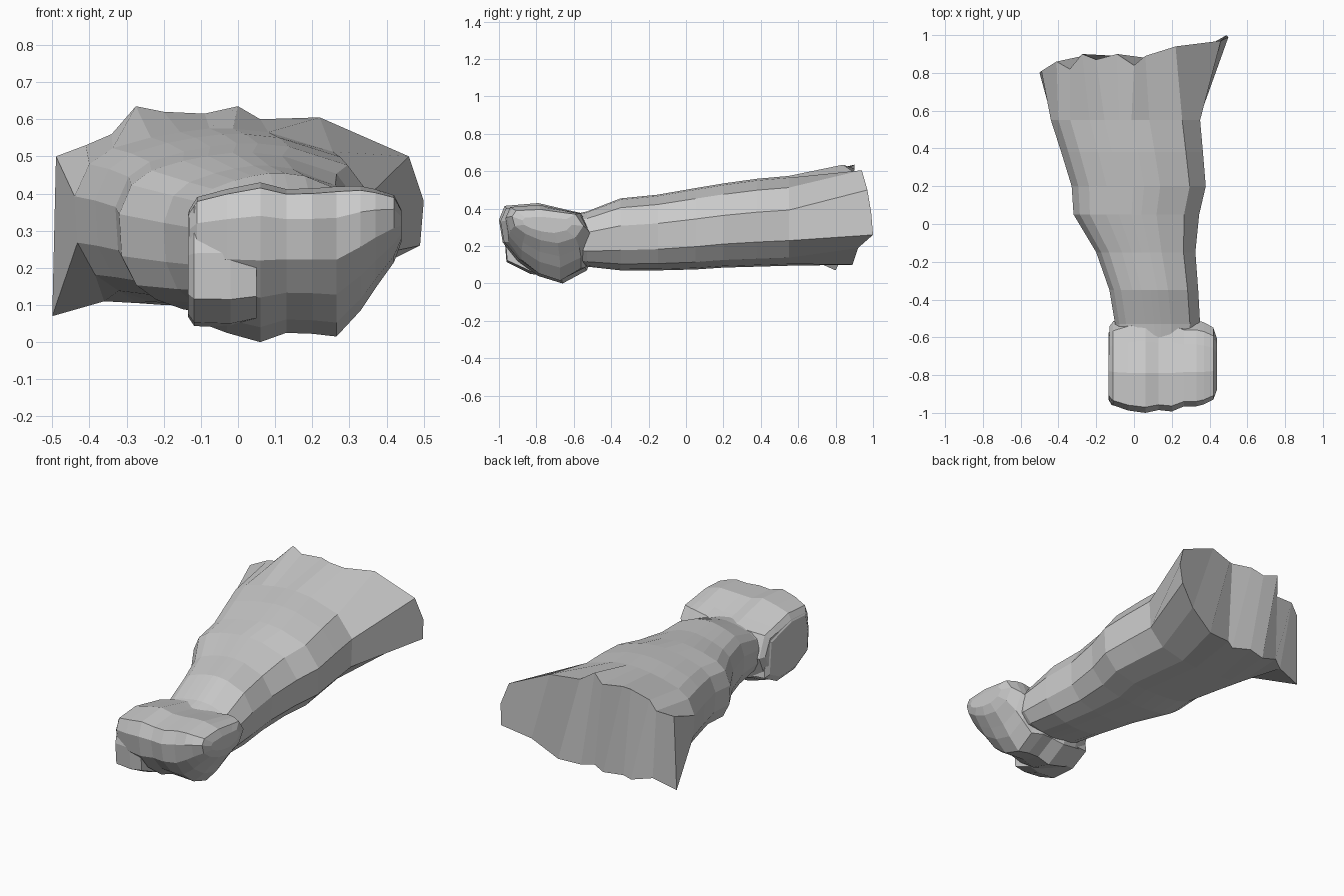
import bpy, bmesh

if "Cube" in bpy.data.objects:
    bpy.data.objects.remove(bpy.data.objects["Cube"])


def loft(name, rings, cap_columns=False):
    """Skin a list of closed rings; caps are strips between paired points or n-gons."""
    bm = bmesh.new()
    vs = [[bm.verts.new(p) for p in r] for r in rings]
    n = len(rings[0])
    for a, b in zip(vs, vs[1:]):
        for i in range(n):
            j = (i + 1) % n
            bm.faces.new((a[i], a[j], b[j], b[i]))
    for r in (vs[0], vs[-1]):
        if cap_columns:
            for i in range(n // 2 - 1):
                bm.faces.new((r[i], r[i + 1], r[n - 2 - i], r[n - 1 - i]))
        else:
            bm.faces.new(r)
    bmesh.ops.recalc_face_normals(bm, faces=bm.faces)
    me = bpy.data.meshes.new(name)
    bm.to_mesh(me)
    bm.free()
    ob = bpy.data.objects.new(name, me)
    bpy.context.collection.objects.link(ob)
    return ob


# Forearm: one cross-section (top points, then bottom points) scaled along y
section = [(0, .62), (.05, .80), (.13, .89), (.26, .95), (.36, .98), (.46, 1), (.54, 1), (.66, .98),
           (.88, .87), (1, .62),
           (.99, .28), (.88, .09), (.70, .02), (.58, 0), (.47, 0), (.36, .01), (.26, .03),
           (.15, .09), (.07, .18), (.01, .36)]
stations = [  # y, left x, right x, bottom z, top z
    (-.60, -.09, .34, .11, .37), (-.53, -.10, .35, .09, .385), (-.35, -.13, .34, .07, .455),
    (-.15, -.20, .325, .07, .475), (.05, -.32, .345, .075, .51), (.20, -.33, .38, .085, .535),
    (.38, -.385, .365, .09, .56), (.55, -.44, .35, .095, .575)]
rings = [[(l + u * (r - l), y, b + v * (t - b)) for u, v in section] for y, l, r, b, t in stations]

# Ragged, pleated elbow end
rings.append([(-.49, .81, .50), (-.41, .86, .53), (-.34, .82, .56), (-.275, .90, .635),
              (-.20, .87, .62), (-.09, .90, .615), (0, .84, .635), (.06, .89, .60),
              (.22, .94, .605), (.46, .97, .50),
              (.49, 1.0, .26), (.35, .92, .19), (.20, .89, .10), (.06, .88, .10), (0, .84, .10),
              (-.09, .89, .10), (-.20, .86, .10), (-.27, .89, .105), (-.36, .82, .11),
              (-.50, .80, .07)])
# Bulge the right edge of the elbow
arm = loft("forearm", rings, cap_columns=True)
bm = bmesh.new()
bm.from_mesh(arm.data)
edge = [e for e in bm.edges if all(v.co.x > .45 and v.co.y > .95 for v in e.verts)]
split = bmesh.ops.subdivide_edges(bm, edges=edge, cuts=1)
for v in split["geom_inner"]:
    if isinstance(v, bmesh.types.BMVert):
        v.co = (.50, .99, .38)
bm.to_mesh(arm.data)
bm.free()


def columns(profile, cols, cy, cz):
    """Repeat a side profile across x: each column has x, depth scale, height scale, lift."""
    return [[(x, cy + (y - cy) * sy, cz + dz + (z - cz) * sz) for y, z in profile]
            for x, sy, sz, dz in cols]


# Fist: curled side profile, varied over the knuckles
fist_profile = [(-.53, .37), (-.62, .39), (-.79, .43), (-.97, .415), (-1.0, .34), (-.98, .22),
                (-.90, .12), (-.79, .04), (-.66, 0), (-.53, .07), (-.47, .22)]
loft("fist", columns(fist_profile, [
    (-.13, .74, .60, 0), (-.11, .84, .78, 0), (-.03, .95, .9, 0), (.06, 1, 1, 0),
    (.13, .94, .9, 0), (.20, .97, .91, 0), (.265, .86, .94, 0), (.33, .86, .78, .03),
    (.37, .82, .62, .05), (.42, .72, .42, .07), (.44, .50, .20, .07)], -.75, .25))

# Thumb folded against the lower left of the fist
thumb_profile = [(-.56, .32), (-.78, .38), (-.94, .37), (-.97, .24), (-.96, .115),
                 (-.83, .05), (-.66, .04), (-.54, .10)]
loft("thumb", columns(thumb_profile, [
    (-.135, .82, .82, 0), (-.118, .95, .98, 0), (-.02, 1, 1, 0), (.05, .98, .9, 0)], -.75, .2))
